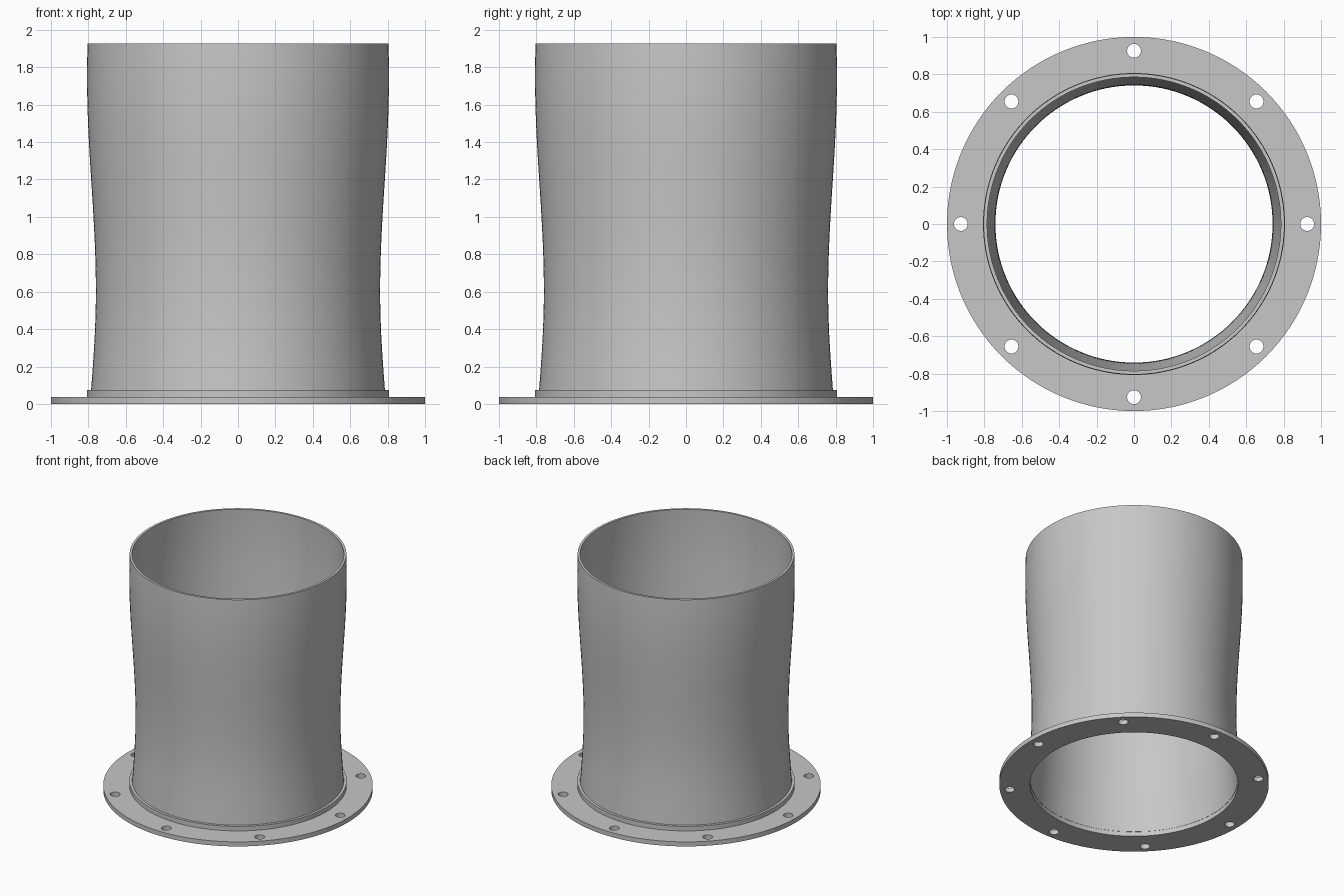
import bpy
import bmesh
from math import cos, sin, pi, radians
from mathutils import Matrix, Vector

if "Cube" in bpy.data.objects:
    bpy.data.objects.remove(bpy.data.objects["Cube"], do_unlink=True)

SEGMENTS = 128
PLATE_TOP, COLLAR_TOP, TUBE_TOP = 0.037, 0.074, 1.928
BORE, WALL = 0.771, 0.019

# One plain grey
COLOUR = (0.57, 0.57, 0.57, 1)
grey = bpy.data.materials.new("plain grey")
grey.use_nodes = True
grey.diffuse_color = COLOUR
shader = next(n for n in grey.node_tree.nodes if n.type == "BSDF_PRINCIPLED")
shader.inputs["Base Color"].default_value = COLOUR


def finish(name, bm):
    bmesh.ops.recalc_face_normals(bm, faces=bm.faces)
    mesh = bpy.data.meshes.new(name)
    bm.to_mesh(mesh)
    bm.free()
    mesh.materials.append(grey)
    obj = bpy.data.objects.new(name, mesh)
    bpy.context.collection.objects.link(obj)
    bpy.ops.object.select_all(action="DESELECT")
    obj.select_set(True)
    bpy.context.view_layer.objects.active = obj
    bpy.ops.object.shade_smooth_by_angle(angle=radians(30))
    return obj


def lathe(name, profile):
    """Turn a closed (radius, height) outline around the z axis."""
    bm = bmesh.new()
    verts = [bm.verts.new((r, 0, z)) for r, z in profile]
    edges = [bm.edges.new((a, b)) for a, b in zip(verts, verts[1:] + verts[:1])]
    bmesh.ops.spin(bm, geom=verts + edges, cent=(0, 0, 0), axis=(0, 0, 1),
                   angle=2 * pi, steps=SEGMENTS, use_merge=True)
    bmesh.ops.remove_doubles(bm, verts=bm.verts, dist=0.0001)
    return finish(name, bm)


def tube_radius(z):
    """Narrow waist low down, widest near the top."""
    half_wave = 1.0 if z < 0.6 else 1.15
    return 0.7835 - 0.0235 * cos(pi * (z - 0.6) / half_wave)


# Waisted tube wall
STEPS = 40
heights = [PLATE_TOP + (TUBE_TOP - PLATE_TOP) * i / STEPS for i in range(STEPS + 1)]
outer = [(tube_radius(z), z) for z in heights]
inner = [(r - WALL, z) for r, z in reversed(outer)]
lathe("tube", outer + inner)

# Low collar round the foot of the tube
lathe("collar", [(0.78, PLATE_TOP), (0.807, PLATE_TOP),
                 (0.807, COLLAR_TOP), (0.78, COLLAR_TOP)])

# Flange plate with a bore and eight bolt holes
bm = bmesh.new()
bolt_holes = [(Vector((cos(k * pi / 4), sin(k * pi / 4), 0)) * 0.926, 0.037, 32)
              for k in range(8)]
centre = Vector((0, 0, 0))
for middle, radius, count in [(centre, 1, SEGMENTS), (centre, BORE, SEGMENTS)] + bolt_holes:
    bmesh.ops.create_circle(bm, segments=count, radius=radius,
                            matrix=Matrix.Translation(middle))
bmesh.ops.triangle_fill(bm, edges=bm.edges[:], use_beauty=True, normal=(0, 0, 1))
raised = bmesh.ops.extrude_face_region(bm, geom=bm.faces[:], use_keep_orig=True)
bmesh.ops.translate(bm, vec=(0, 0, PLATE_TOP),
                    verts=[v for v in raised["geom"] if isinstance(v, bmesh.types.BMVert)])
finish("flange", bm)
